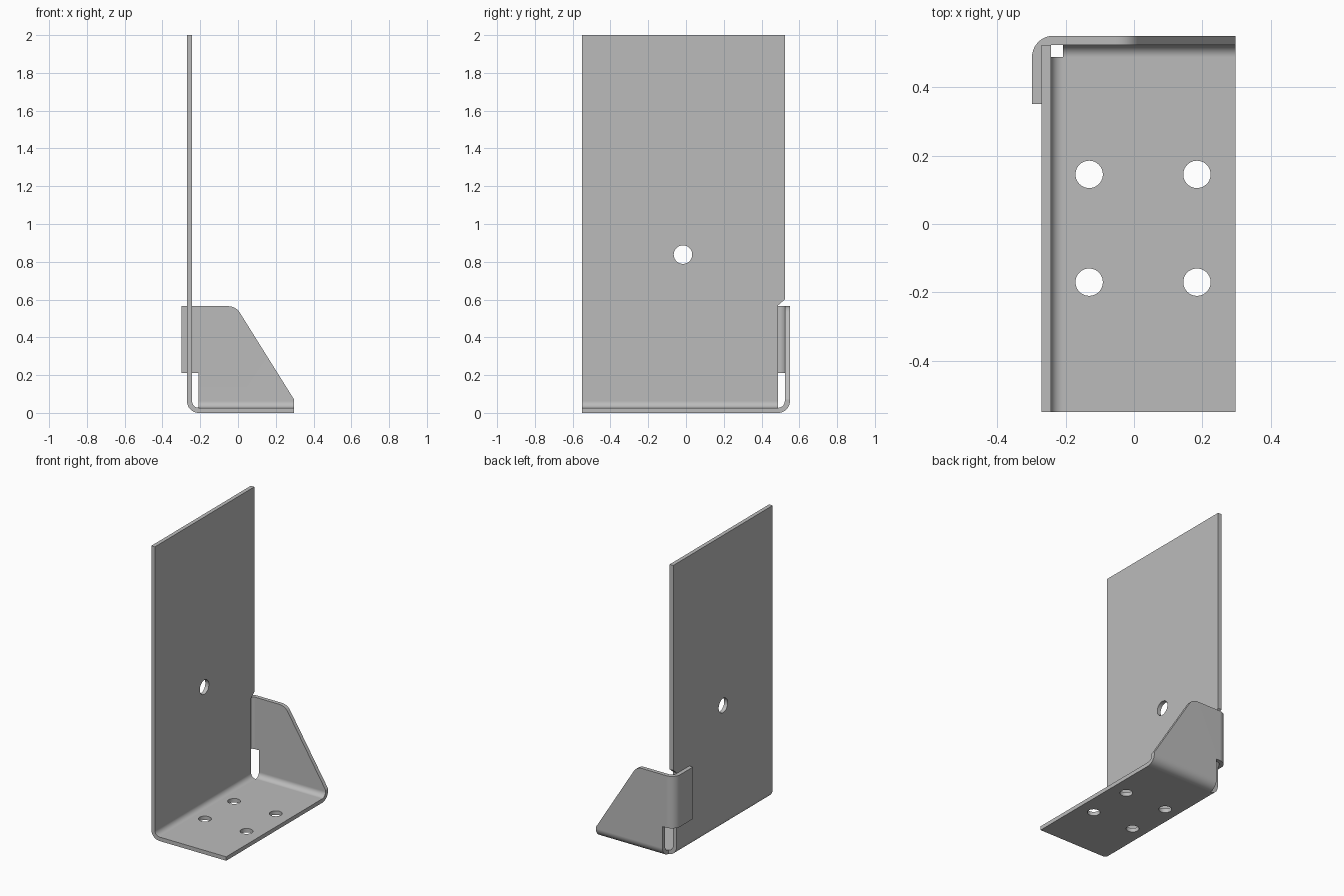
import bpy, bmesh
from math import pi, sin, cos
from mathutils import Vector

cube = bpy.data.objects.get("Cube")
if cube:
    bpy.data.objects.remove(cube, do_unlink=True)

T = 0.027                      # sheet thickness
R = 0.062                      # outer bend radius
STEPS = 10
FRONT, BACK, SIDE = -0.55, 0.55, 0.296
WALL_X, WRAP_X = -0.27, -0.298
BASE_Y, BASE_X = BACK - R, WALL_X + R
TAB_LOW, TAB_TOP = 0.21, 0.565

steel = bpy.data.materials.new("grey steel")
steel.use_nodes = True
steel.diffuse_color = (0.5, 0.5, 0.5, 1)
steel.node_tree.nodes["Principled BSDF"].inputs["Base Color"].default_value = (0.5, 0.5, 0.5, 1)

bm = bmesh.new()


def panel(points):
    bm.faces.new([bm.verts.new(p) for p in points])


def bend(centre, a, b, start, end, axis):
    """Quarter bend from direction a to direction b, between two stations on an axis."""
    centre, a, b = Vector(centre), Vector(a), Vector(b)
    rails = []
    for i in range(STEPS + 1):
        ang = pi / 2 * i / STEPS
        p = centre + R * (a * cos(ang) + b * sin(ang))
        q = p.copy()
        p[axis], q[axis] = start, end
        rails.append((bm.verts.new(p), bm.verts.new(q)))
    for (p, q), (r, s) in zip(rails, rails[1:]):
        bm.faces.new((p, q, s, r))


# Upright wall with relieved rear corner
panel([(WALL_X, y, z) for y, z in
       [(FRONT, R), (BASE_Y, R), (BASE_Y, 0.57), (0.523, 0.6), (0.523, 2), (FRONT, 2)]])
# Base plate
panel([(BASE_X, FRONT, 0), (SIDE, FRONT, 0), (SIDE, BASE_Y, 0), (BASE_X, BASE_Y, 0)])
# Back gusset with sloped edge and rounded shoulder
p0, p1, p2 = Vector((0.01, 0.53)), Vector((-0.012, TAB_TOP)), Vector((-0.055, TAB_TOP))
shoulder = []
for i in range(9):
    t = i / 8
    shoulder.append(tuple(p0 * (1 - t) ** 2 + p1 * 2 * t * (1 - t) + p2 * t ** 2))
outline = [(BASE_X, R), (SIDE, R), (SIDE, 0.072)] + shoulder
outline += [(WRAP_X + R, TAB_TOP), (WRAP_X + R, TAB_LOW), (BASE_X, TAB_LOW)]
panel([(x, BACK, z) for x, z in outline])
# Wrap-around tab outside the wall
panel([(WRAP_X, BASE_Y, TAB_LOW), (WRAP_X, 0.35, TAB_LOW),
       (WRAP_X, 0.35, TAB_TOP), (WRAP_X, BASE_Y, TAB_TOP)])
# Three bends joining the panels
bend((BASE_X, 0, R), (-1, 0, 0), (0, 0, -1), FRONT, BASE_Y, 1)
bend((0, BASE_Y, R), (0, 0, -1), (0, 1, 0), BASE_X, SIDE, 0)
bend((WRAP_X + R, BASE_Y, 0), (0, 1, 0), (-1, 0, 0), TAB_LOW, TAB_TOP, 2)

bmesh.ops.remove_doubles(bm, verts=bm.verts[:], dist=0.0005)
bmesh.ops.recalc_face_normals(bm, faces=bm.faces[:])
bm.normal_update()
base = min(bm.faces, key=lambda f: f.calc_center_median().z)
if base.normal.z > 0:
    bmesh.ops.reverse_faces(bm, faces=bm.faces[:])
mesh = bpy.data.meshes.new("folded_bracket")
bm.to_mesh(mesh)
bm.free()
mesh.materials.append(steel)
bracket = bpy.data.objects.new("folded_bracket", mesh)
bpy.context.collection.objects.link(bracket)

# Sheet thickness grows inward from the outer surface
solid = bracket.modifiers.new("thickness", "SOLIDIFY")
solid.thickness = T
solid.offset = -1
solid.use_even_offset = True

# Drilled holes
holes = [((WALL_X, -0.016, 0.838), 0.049, (0, pi / 2, 0))]
holes += [((x, y, 0), 0.04, (0, 0, 0)) for x in (-0.131, 0.184) for y in (-0.17, 0.145)]
cutters = []
for place, radius, turn in holes:
    bpy.ops.mesh.primitive_cylinder_add(vertices=40, radius=radius, depth=0.15,
                                        location=place, rotation=turn)
    cutter = bpy.context.object
    cutter.name = "hole_cutter"
    cutter.hide_render = True
    cutter.data.materials.append(steel)
    cut = bracket.modifiers.new("hole", "BOOLEAN")
    cut.operation = "DIFFERENCE"
    cut.solver = "EXACT"
    cut.object = cutter
    cutters.append(cutter)

bpy.ops.object.select_all(action="DESELECT")
bracket.select_set(True)
bpy.context.view_layer.objects.active = bracket
for name in [m.name for m in bracket.modifiers]:
    bpy.ops.object.modifier_apply(modifier=name)
for cutter in cutters:
    bpy.data.objects.remove(cutter, do_unlink=True)

# Smooth bends, crisp sheet edges
bpy.ops.object.shade_smooth_by_angle(angle=pi / 6)
weighted = bracket.modifiers.new("flat_panels", "WEIGHTED_NORMAL")
weighted.keep_sharp = True
